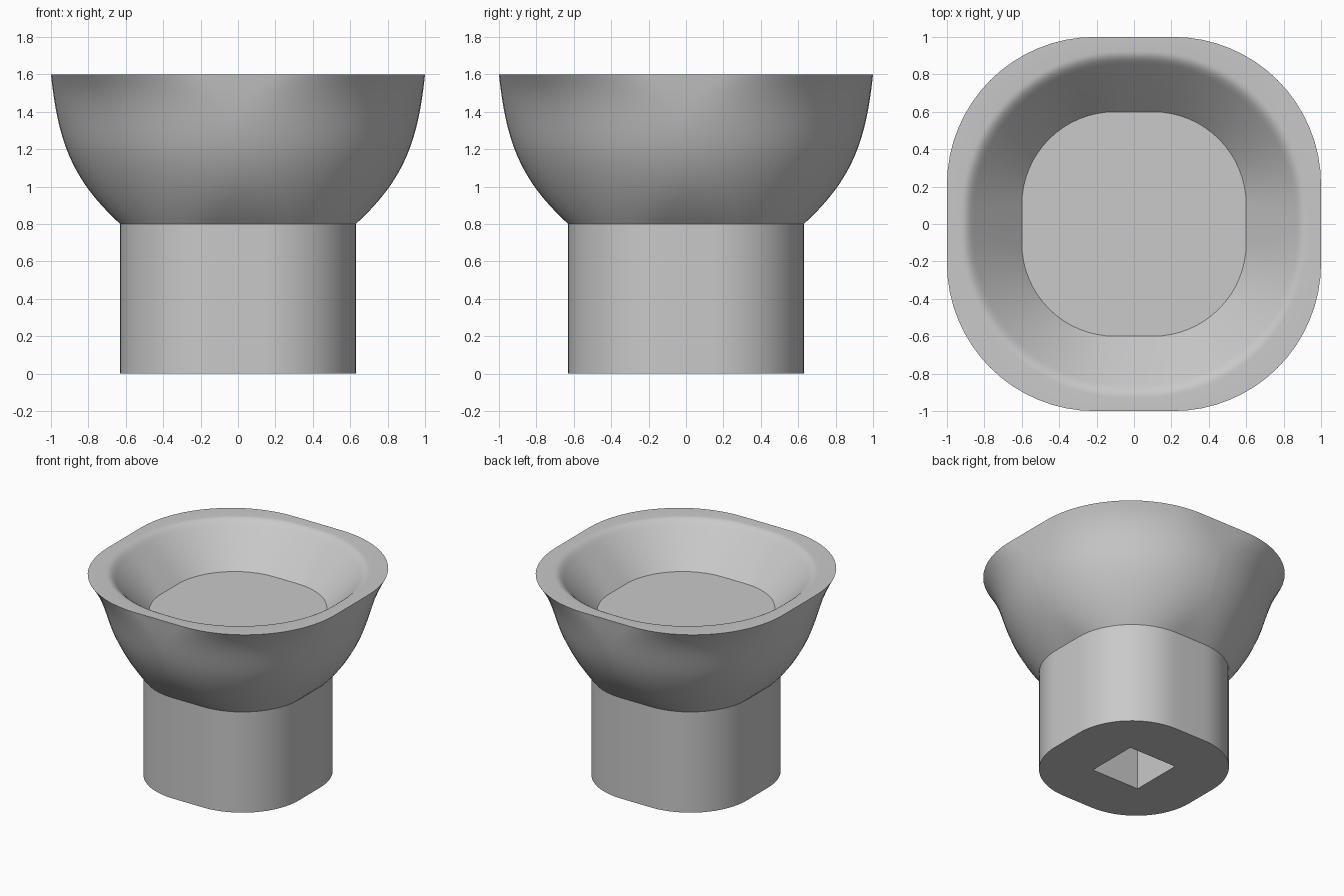
import bpy
import bmesh
from math import sin, cos, pi
from mathutils import Vector
from mathutils.geometry import interpolate_bezier

if "Cube" in bpy.data.objects:
    bpy.data.objects.remove(bpy.data.objects["Cube"], do_unlink=True)

STEPS = 16        # segments per rounded corner
FLAT = 0.21       # straight share of each side at stem and rim
STEM, SOCKET = 0.63, 0.21
NECK, TOP = 0.8, 1.6


def ring(bm, half, z, flat):
    """Loop of vertices around a rounded square; flat=1 gives a sharp square."""
    inner, radius = half * flat, half * (1 - flat)
    verts = []
    for corner in range(4):
        start = corner * pi / 2
        cx = inner * (1 if corner in (0, 3) else -1)
        cy = inner * (1 if corner < 2 else -1)
        for i in range(STEPS + 1):
            a = start + i / STEPS * pi / 2
            verts.append(bm.verts.new((cx + radius * cos(a), cy + radius * sin(a), z)))
    return verts


def bezier(points, count):
    p0, p1, p2, p3 = (Vector((x, 0, z)) for x, z in points)
    return [(p.x, p.z) for p in interpolate_bezier(p0, p1, p2, p3, count)]


def bowl_flat(z):
    """The bowl is nearly round at mid height, squarer at its neck and rim."""
    return 0.002 + (FLAT - 0.002) * abs(2 * (z - NECK) / (TOP - NECK) - 1) ** 3


# Side profile as (half width, height, straight share)
profile = [(SOCKET, 0.6, 1), (SOCKET, 0, 1), (STEM, 0, FLAT)]
# Flared bowl
outer = bezier([(STEM, NECK), (0.885, 1.035), (0.962, 1.235), (1, TOP)], 24)
profile += [(half, z, bowl_flat(z)) for half, z in outer]
# Rolled rim, then sloped inner wall down to the floor
rim = bezier([(0.925, TOP), (0.895, TOP), (0.875, 1.58), (0.855, 1.56)], 7)
profile += [(half, z, 0.07) for half, z in rim]
profile += [(0.6, 1.3, 0.17)]

bm = bmesh.new()
rings = [ring(bm, half, z, flat) for half, z, flat in profile]
for low, high in zip(rings, rings[1:]):
    n = len(low)
    for i in range(n):
        j = (i + 1) % n
        bm.faces.new((low[i], low[j], high[j], high[i]))
# Bowl floor and socket ceiling
bm.faces.new(rings[-1])
bm.faces.new([rings[0][k * (STEPS + 1)] for k in reversed(range(4))])
bmesh.ops.remove_doubles(bm, verts=bm.verts, dist=0.0001)
bmesh.ops.recalc_face_normals(bm, faces=bm.faces)

mesh = bpy.data.meshes.new("bowl_on_stem")
bm.to_mesh(mesh)
bm.free()

# Plain grey
grey = bpy.data.materials.new("light_grey")
grey.use_nodes = True
color = (0.585, 0.585, 0.585, 1)
grey.diffuse_color = color
grey.node_tree.nodes["Principled BSDF"].inputs["Base Color"].default_value = color
mesh.materials.append(grey)

body = bpy.data.objects.new("bowl_on_stem", mesh)
bpy.context.collection.objects.link(body)
bpy.ops.object.select_all(action="DESELECT")
body.select_set(True)
bpy.context.view_layer.objects.active = body
bpy.ops.object.shade_smooth_by_angle(angle=pi / 6)
